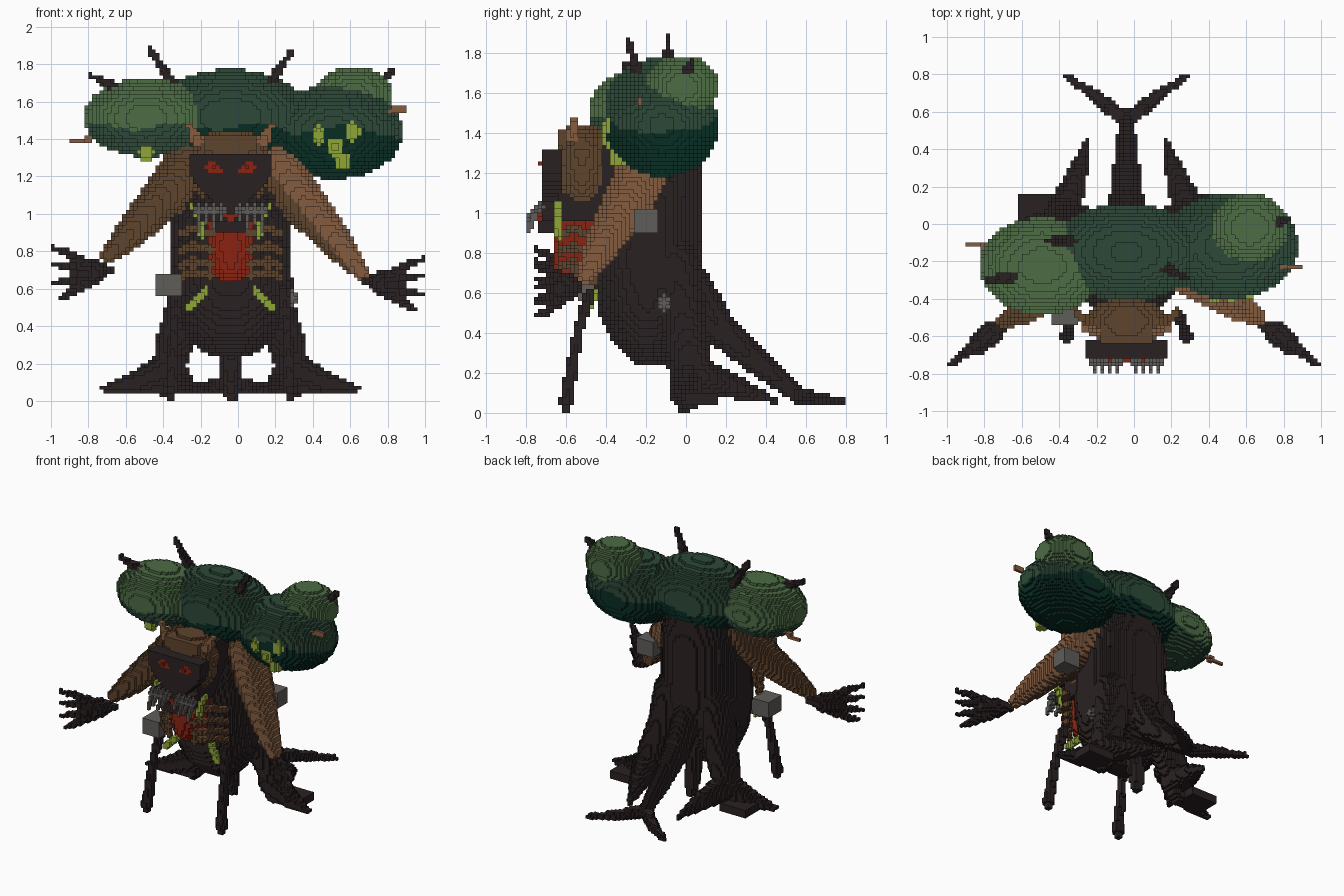
import bpy, math
from mathutils import Vector

if "Cube" in bpy.data.objects:
    bpy.data.objects.remove(bpy.data.objects["Cube"])

V = 0.02        # block size
MID = -0.04     # body symmetry line


def material(name, hexcol):
    lin = []
    for i in (0, 2, 4):
        c = int(hexcol[i:i + 2], 16) / 255
        lin.append(c / 12.92 if c <= 0.04045 else ((c + 0.055) / 1.055) ** 2.4)
    m = bpy.data.materials.new(name)
    m.use_nodes = True
    m.diffuse_color = (*lin, 1)
    m.node_tree.nodes["Principled BSDF"].inputs["Base Color"].default_value = (*lin, 1)
    return m


BARK = material("dark bark", "2a2122")
TAN = material("light brown", "835c40")
BROWN = material("dark brown", "5f432d")
LEAF = material("light leaf green", "4d6c45")
MOSS = material("moss green", "2d4938")
DEEP = material("deep green", "092d24")
LIME = material("lime", "8ea637")
RED = material("red", "8a2412")
GREY = material("grey", "605d59")


# Shapes: each is a bounding box and an inside test
def ellipsoid(c, r):
    return ([a - b for a, b in zip(c, r)], [a + b for a, b in zip(c, r)],
            lambda p: sum(((p[i] - c[i]) / r[i]) ** 2 for i in range(3)) <= 1)


def box(lo, hi):
    return lo, hi, lambda p: all(lo[i] <= p[i] <= hi[i] for i in range(3))


def limb(*pts):
    """Tapered rod segments through (x, y, z, radius) points."""
    out = []
    for a, b in zip(pts, pts[1:]):
        pa, pb, ra, rb = Vector(a[:3]), Vector(b[:3]), a[3], b[3]
        d, m = pb - pa, max(a[3], b[3])

        def inside(p, pa=pa, d=d, ra=ra, rb=rb):
            q = Vector(p) - pa
            t = min(1, max(0, q.dot(d) / d.length_squared))
            return (q - d * t).length <= max(ra + (rb - ra) * t, 0.014)
        out.append(([min(a[i], b[i]) - m for i in range(3)],
                    [max(a[i], b[i]) + m for i in range(3)], inside))
    return out


def stack(rows):
    """Elliptical sections (z, x, y, rx, ry) joined upward."""
    def inside(p):
        for a, b in zip(rows, rows[1:]):
            if a[0] <= p[2] <= b[0]:
                t = (p[2] - a[0]) / (b[0] - a[0])
                x, y, rx, ry = [a[i] + (b[i] - a[i]) * t for i in range(1, 5)]
                return ((p[0] - x) / rx) ** 2 + ((p[1] - y) / ry) ** 2 <= 1
        return False
    return ([min(r[1] - r[3] for r in rows), min(r[2] - r[4] for r in rows), rows[0][0]],
            [max(r[1] + r[3] for r in rows), max(r[2] + r[4] for r in rows), rows[-1][0]], inside)


taken, parts = set(), []


def part(name, shapes, mats, rule=None):
    """Fill free grid cells inside the shapes."""
    cells = []
    for lo, hi, inside in shapes:
        ranges = [range(math.floor(lo[i] / V) - 1, math.ceil(hi[i] / V) + 1) for i in range(3)]
        for i in ranges[0]:
            for j in ranges[1]:
                for k in ranges[2]:
                    if k >= 0 and (i, j, k) not in taken and \
                            inside(((i + .5) * V, (j + .5) * V, (k + .5) * V)):
                        taken.add((i, j, k))
                        cells.append((i, j, k))
    parts.append((name, cells, mats, rule))


def pair(name, make, mats):
    """Same part on both sides; make(f) gets x mapping f."""
    part("left_" + name, make(lambda d: MID + d), mats)
    part("right_" + name, make(lambda d: MID - d), mats)


# Eyes, mouth and teeth
pair("eye", lambda f: limb((f(.05), -.71, 1.23, .015), (f(.09), -.71, 1.25, .025),
                           (f(.13), -.71, 1.25, .015)), [RED])
part("tongue", [box((-.08, -.74, .98), (0, -.66, 1.0)), box((-.06, -.74, .96), (-.02, -.66, .98))], [RED])
for n, (d, z0) in enumerate(((.05, .98), (.09, .93), (.13, .96), (.17, .92))):
    pair("tooth_%d" % n, lambda f: limb((f(d), -.73, 1.03, .021), (f(d), -.75, 1.0, .021),
                                        (f(d), -.79, z0, .014)), [GREY])
part("jaw", [box((-.2, -.72, .96), (.12, -.64, 1.06)), box((-.12, -.74, .91), (.04, -.66, .96))], [BARK])

# Head: dark wedge face under a brown hood with horns
part("face", [box((MID - w, -.71, z), (MID + w, -.63, z + V)) for z, w in
              ((1.02 + V * i, min(.215, .065 + .018 * i)) for i in range(15))], [BARK])
part("hood", [stack([(1.06, MID, -.52, .14, .09), (1.14, MID, -.52, .19, .125),
                     (1.3, MID, -.52, .22, .135), (1.38, MID, -.52, .19, .12),
                     (1.44, MID, -.52, .1, .07)])], [BROWN])
part("brow", [box((-.18, -.64, 1.34), (.1, -.48, 1.41))], [BROWN])
pair("head_horn", lambda f: limb((f(.1), -.58, 1.36, .035), (f(.18), -.57, 1.39, .033),
                                 (f(.22), -.56, 1.47, .016)), [TAN])

# Red belly, ribs and lime growths
part("red_belly", [stack([(.64, MID, -.53, .05, .07), (.7, MID, -.53, .1, .12),
                          (.8, MID, -.53, .115, .135), (.96, MID, -.53, .115, .13)])], [RED])
for n, z in enumerate((.9, .81, .73, .67)):
    pair("rib_%d" % n, lambda f: limb((f(.27), -.46, z - .01, .022), (f(.2), -.56, z + .02, .023),
                                      (f(.1), -.63, z, .022)), [BROWN])
pair("chest_shoot", lambda f: limb((f(.15), -.63, .89, .02), (f(.17), -.64, .97, .016),
                                   (f(.21), -.64, 1.05, .018)), [LIME])
pair("belly_shoot", lambda f: limb((f(.13), -.46, .6, .022), (f(.22), -.51, .49, .022)), [LIME])

# Grey blocks
part("right_block", [box((-.44, -.53, .56), (-.3, -.38, .67))], [GREY])
part("left_block", [box((.38, -.25, .9), (.52, -.15, 1.01))], [GREY])
part("side_stone", [ellipsoid((.28, -.11, .55), (.045, .03, .05))], [GREY])

# Trunk-shaped body
part("body", [stack([(.25, MID, -.18, .13, .08), (.35, MID, -.2, .24, .17),
                     (.5, MID, -.19, .31, .25), (.75, MID, -.2, .33, .29),
                     (1.0, MID, -.18, .33, .26), (1.2, MID, -.1, .29, .18),
                     (1.4, MID, -.1, .24, .15)])], [BARK])
part("neck", [box((-.18, -.63, .97), (.1, -.3, 1.1)), box((-.18, -.44, 1.1), (.1, -.2, 1.36))], [BARK])

# Legs, claws, flat feet and thin props
pair("leg", lambda f: limb((f(.19), -.06, .75, .13), (f(.23), -.02, .5, .115),
                           (f(.31), .02, .27, .1), (f(.35), .02, .09, .07)), [BARK])
pair("side_claw", lambda f: limb((f(.33), .02, .17, .1), (f(.5), -.02, .1, .06),
                                 (f(.68), -.06, .065, .018)), [BARK])
pair("back_claw", lambda f: limb((f(.33), .08, .18, .09), (f(.27), .25, .13, .06),
                                 (f(.21), .44, .06, .016)), [BARK])
pair("foot_plate", lambda f: [box((min(f(.36), f(.58)), -.04, .04),
                                  (max(f(.36), f(.58)), .15, .1))], [BARK])
pair("front_prop", lambda f: limb((f(.28), -.48, .6, .03), (f(.3), -.54, .4, .025),
                                  (f(.32), -.6, .06, .035), (f(.32), -.6, .02, .025)), [BARK])
part("middle_prop", limb((MID, -.06, .4, .06), (MID, -.02, .1, .05), (MID, -.01, .01, .03)), [BARK])

# Forked tail
part("tail", limb((MID, -.02, .72, .1), (MID, .16, .43, .09), (MID, .36, .25, .065),
                  (MID, .56, .09, .04)), [BARK])
pair("tail_fork", lambda f: limb((f(0), .55, .09, .045), (f(.16), .68, .065, .035),
                                 (f(.32), .79, .055, .016)), [BARK])

# Arms, the left one darker underneath, and clawed hands
part("left_arm", limb((.22, -.2, 1.25, .13), (.33, -.28, 1.08, .125), (.55, -.43, .82, .085),
                      (.66, -.5, .69, .045)), [TAN, BROWN],
     lambda x, y, z: int(z < 1.165 - 1.22 * (x - .22)))
part("right_arm", limb((-.26, -.2, 1.27, .13), (-.37, -.3, 1.12, .125), (-.58, -.45, .89, .085),
                       (-.69, -.52, .78, .045)), [BROWN])
for side, s, dz in (("left", 1, -.06), ("right", -1, 0)):
    hand = limb((s * .69, -.54, .7 + dz, .025), (s * .77, -.59, .69 + dz, .065),
                (s * .83, -.64, .68 + dz, .055))
    for x, z in ((.985, .82), (.985, .73), (.985, .63), (.96, .54)):
        hand += limb((s * .8, -.61, .68 + dz + (z - .68) * .3, .035),
                     (s * .89, -.68, z * .7 + .204 + dz, .026), (s * x, -.745, z + dz, .014))
    part(side + "_hand", hand, [BARK])

# Spikes and twigs on the canopy
for n, (a, b) in enumerate((((-.34, -.09, 1.68), (-.47, -.09, 1.88)),
                            ((.16, -.23, 1.68), (.28, -.29, 1.86)),
                            ((-.64, -.28, 1.67), (-.79, -.3, 1.74)),
                            ((.76, .01, 1.7), (.83, .03, 1.77)))):
    part("canopy_spike_%d" % n, limb((*a, .035), (*b, .015)), [BARK])
part("left_twig", limb((.76, -.22, 1.55, .016), (.9, -.24, 1.56, .014)), [TAN])
part("right_twig", limb((-.76, -.13, 1.41, .016), (-.9, -.1, 1.38, .014)), [TAN])

# Lime buds
for n, (x, y, z) in enumerate(((.43, -.38, 1.42), (.61, -.37, 1.44), (.52, -.375, 1.36),
                               (.56, -.34, 1.28), (-.49, -.36, 1.33))):
    part("bud_%d" % n, [ellipsoid((x, y, z), (.042, .04, .052))], [LIME])


# Canopy lobes, darker beneath a wavy line
def below(z0):
    return lambda x, y, z: int(z < z0 + .02 * math.sin(14 * x) + .02 * math.sin(11 * y))


part("top_lobe", [ellipsoid((.62, -.02, 1.635), (.21, .185, .155))], [LEAF])
part("right_lobe", [ellipsoid((-.49, -.225, 1.515), (.335, .26, .21))], [LEAF, MOSS], below(1.45))
part("left_lobe", [ellipsoid((.51, -.12, 1.435), (.37, .285, .25))], [MOSS, DEEP], below(1.435))
part("middle_lobe", [ellipsoid((MID, -.15, 1.52), (.42, .26, .255))], [MOSS, DEEP], below(1.45))

# Turn the cells into block meshes, keeping only outer faces
SIDES = {(1, 0, 0): ((1, 0, 0), (1, 1, 0), (1, 1, 1), (1, 0, 1)),
         (-1, 0, 0): ((0, 0, 0), (0, 0, 1), (0, 1, 1), (0, 1, 0)),
         (0, 1, 0): ((0, 1, 0), (0, 1, 1), (1, 1, 1), (1, 1, 0)),
         (0, -1, 0): ((0, 0, 0), (1, 0, 0), (1, 0, 1), (0, 0, 1)),
         (0, 0, 1): ((0, 0, 1), (1, 0, 1), (1, 1, 1), (0, 1, 1)),
         (0, 0, -1): ((0, 0, 0), (0, 1, 0), (1, 1, 0), (1, 0, 0))}
for name, cells, mats, rule in parts:
    index, faces, slots = {}, [], []
    for c in cells:
        for d, corners in SIDES.items():
            if (c[0] + d[0], c[1] + d[1], c[2] + d[2]) in taken:
                continue
            keys = [(c[0] + q[0], c[1] + q[1], c[2] + q[2]) for q in corners]
            faces.append([index.setdefault(k, len(index)) for k in keys])
            slots.append(rule(*[(v + .5) * V for v in c]) if rule else 0)
    if not faces:
        continue
    mesh = bpy.data.meshes.new(name)
    mesh.from_pydata([(k[0] * V, k[1] * V, k[2] * V) for k in index], [], faces)
    for m in mats:
        mesh.materials.append(m)
    for poly, s in zip(mesh.polygons, slots):
        poly.material_index = s
    bpy.context.collection.objects.link(bpy.data.objects.new(name, mesh))
